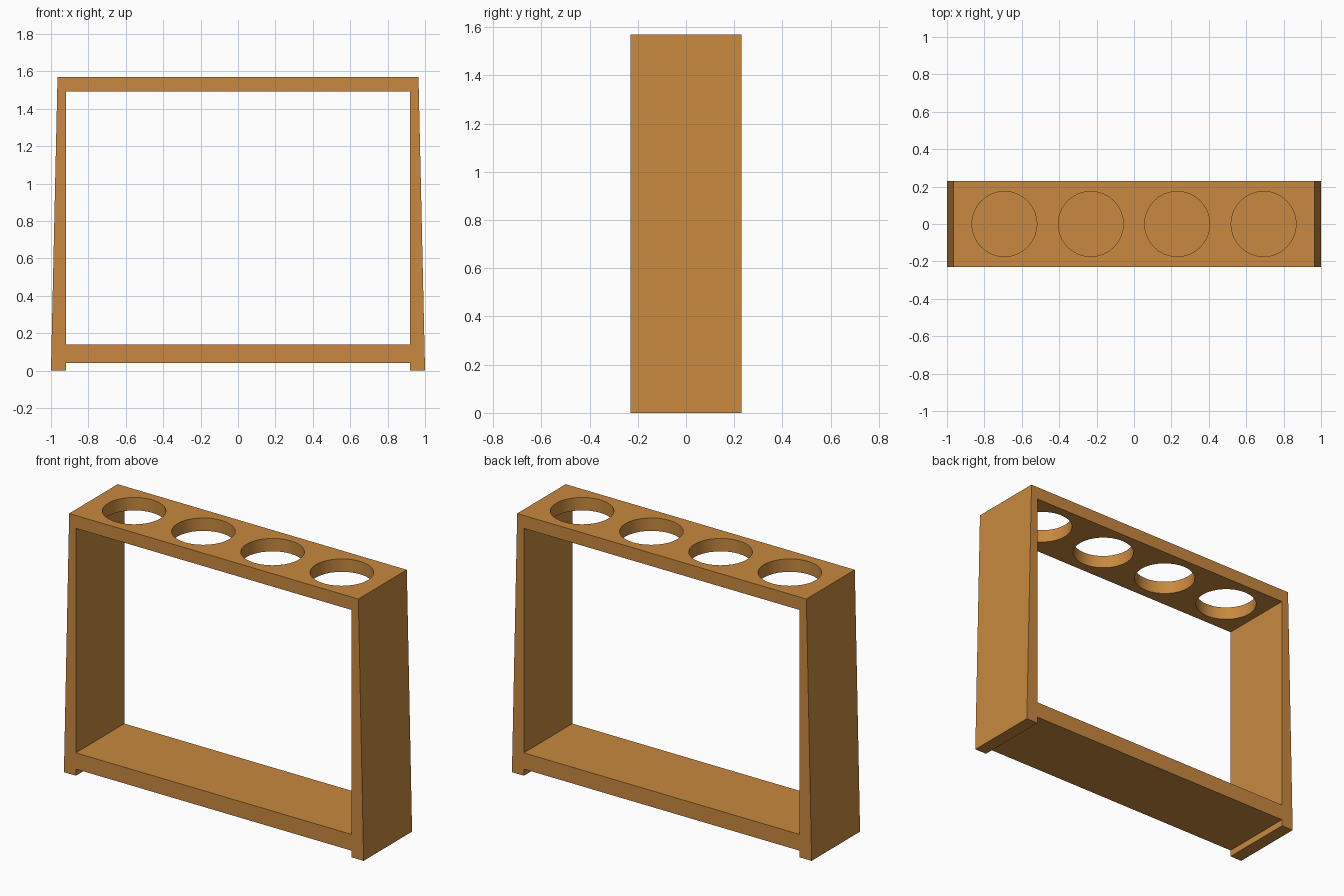
import bpy, bmesh

if "Cube" in bpy.data.objects:
    bpy.data.objects.remove(bpy.data.objects["Cube"])

DEPTH = 0.231      # half depth in y
INNER = 0.92       # half width of the opening
TOP = 1.57

wood = bpy.data.materials.new("wood")
wood.diffuse_color = (0.58, 0.25, 0.05, 1)
wood.use_nodes = True
wood.node_tree.nodes["Principled BSDF"].inputs["Base Color"].default_value = wood.diffuse_color


def extrude_profile(name, points):
    """Extrude an x-z outline through the full depth."""
    bm = bmesh.new()
    face = bm.faces.new([bm.verts.new((x, -DEPTH, z)) for x, z in points])
    moved = bmesh.ops.extrude_face_region(bm, geom=[face])["geom"]
    verts = [v for v in moved if isinstance(v, bmesh.types.BMVert)]
    bmesh.ops.translate(bm, verts=verts, vec=(0, 2 * DEPTH, 0))
    bmesh.ops.recalc_face_normals(bm, faces=bm.faces)
    mesh = bpy.data.meshes.new(name)
    bm.to_mesh(mesh)
    bm.free()
    mesh.materials.append(wood)
    obj = bpy.data.objects.new(name, mesh)
    bpy.context.collection.objects.link(obj)
    return obj


def board(name, z0, z1):
    return extrude_profile(name, [(-INNER, z0), (INNER, z0), (INNER, z1), (-INNER, z1)])


# Tapered side panels, running down to form the feet
for name, s in (("left_side", -1), ("right_side", 1)):
    extrude_profile(name, [(s * INNER, 0), (s * 1.0, 0), (s * 0.965, TOP), (s * INNER, TOP)])

# Bottom shelf and top rack
board("bottom_shelf", 0.04, 0.138)
rack = board("top_rack", 1.492, TOP)

# Four round holes through the top rack
for x in (-0.693, -0.231, 0.231, 0.693):
    bpy.ops.mesh.primitive_cylinder_add(vertices=32, radius=0.174, depth=0.4, location=(x, 0, 1.53))
    cutter = bpy.context.object
    cutter.name = "hole_cutter"
    cutter.hide_render = True
    cutter.data.materials.append(wood)
    bpy.ops.object.select_all(action="DESELECT")
    rack.select_set(True)
    bpy.context.view_layer.objects.active = rack
    mod = rack.modifiers.new("hole", "BOOLEAN")
    mod.operation = "DIFFERENCE"
    mod.solver = "EXACT"
    mod.object = cutter
    bpy.ops.object.modifier_apply(modifier=mod.name)
    bpy.data.objects.remove(cutter)

bpy.ops.object.shade_smooth_by_angle()
